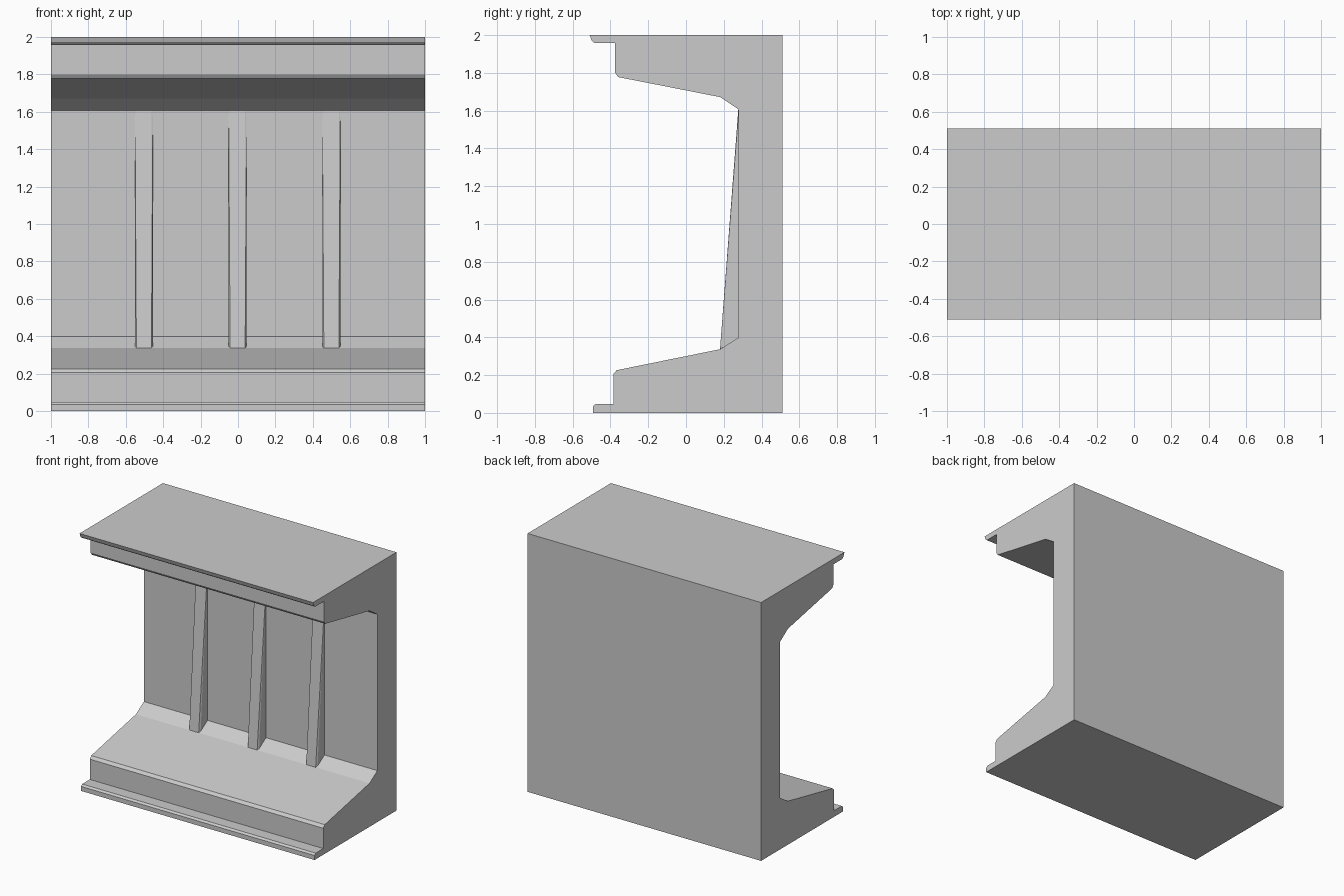
import bpy, bmesh

if "Cube" in bpy.data.objects:
    bpy.data.objects.remove(bpy.data.objects["Cube"])


def finish(name, bm):
    bmesh.ops.recalc_face_normals(bm, faces=bm.faces)
    mesh = bpy.data.meshes.new(name)
    bm.to_mesh(mesh)
    bm.free()
    obj = bpy.data.objects.new(name, mesh)
    bpy.context.collection.objects.link(obj)
    return obj


# Wall body: side profile (y, z) swept along x
profile = [
    (0.51, 0), (-0.492, 0), (-0.492, 0.035), (-0.478, 0.048),
    (-0.385, 0.048), (-0.385, 0.205), (-0.367, 0.226),
    (0.18, 0.337), (0.277, 0.398), (0.277, 1.608), (0.18, 1.672),
    (-0.36, 1.778), (-0.375, 1.80), (-0.375, 1.958),
    (-0.485, 1.958), (-0.50, 1.972), (-0.51, 2.0), (0.51, 2.0),
]
bm = bmesh.new()
face = bm.faces.new([bm.verts.new((-1, y, z)) for y, z in profile])
ext = bmesh.ops.extrude_face_region(bm, geom=[face])
bmesh.ops.translate(bm, vec=(2, 0, 0),
                    verts=[v for v in ext["geom"] if isinstance(v, bmesh.types.BMVert)])
finish("wall_body", bm)

# Tapered ribs with chamfered front edges: (half width, y, z) points
rib_points = [
    (0.040, 0.18, 0.337), (0.048, 0.193, 0.346), (0.048, 0.285, 0.39),
    (0.040, 0.277, 1.608), (0.048, 0.279, 1.600), (0.048, 0.285, 1.608),
]
for i, x in enumerate((-0.503, -0.002, 0.499)):
    bm = bmesh.new()
    for w, y, z in rib_points:
        for s in (-1, 1):
            bm.verts.new((x + s * w, y, z))
    bmesh.ops.convex_hull(bm, input=bm.verts)
    bmesh.ops.dissolve_limit(bm, angle_limit=0.01, verts=bm.verts, edges=bm.edges)
    finish(f"rib_{i + 1}", bm)
